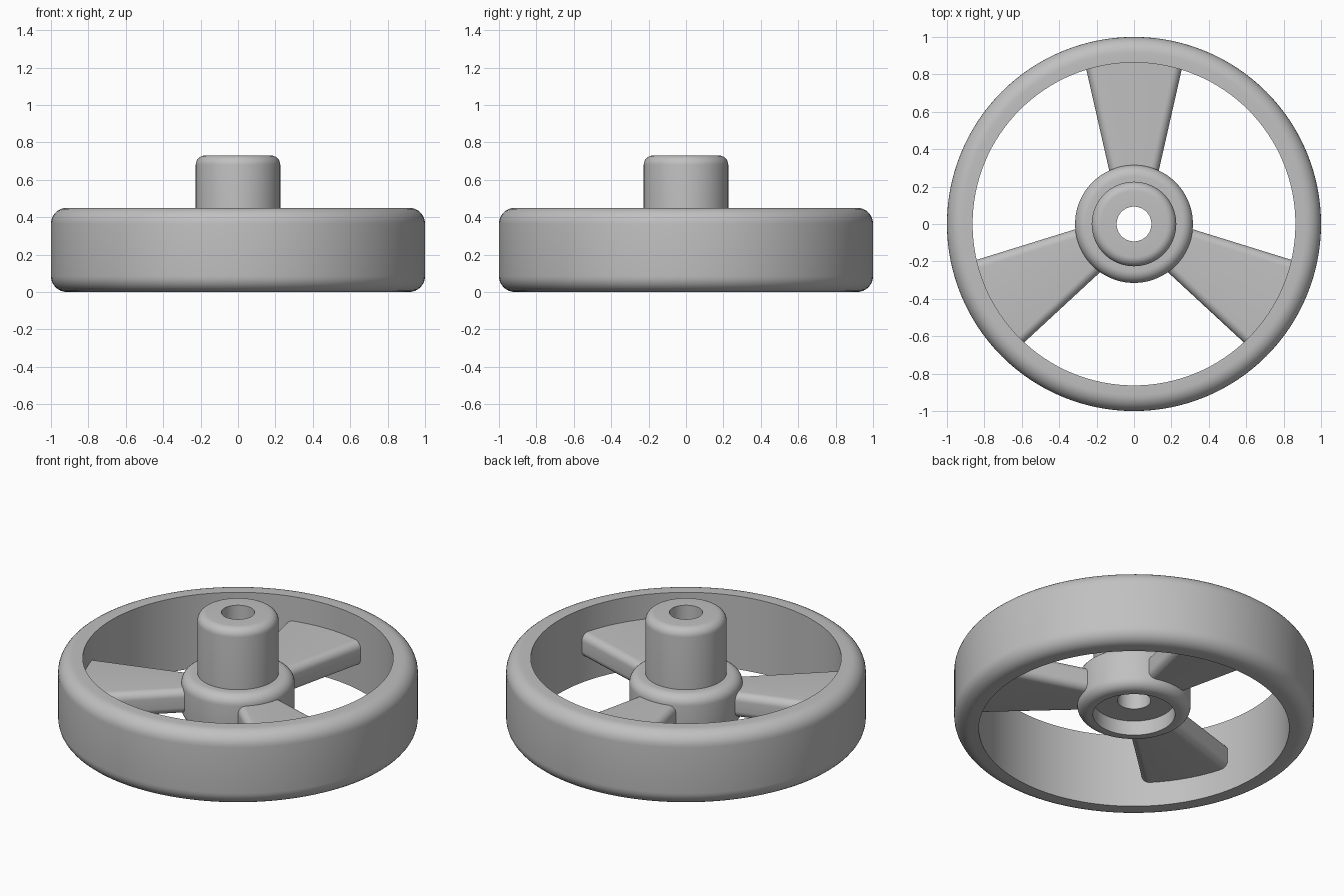
import bpy, bmesh
from math import radians, sin, cos, pi

cube = bpy.data.objects.get("Cube")
if cube:
    bpy.data.objects.remove(cube, do_unlink=True)

grey = bpy.data.materials.new("plain grey")
grey.use_nodes = True
grey.diffuse_color = (0.53, 0.53, 0.53, 1)
grey.node_tree.nodes["Principled BSDF"].inputs["Base Color"].default_value = grey.diffuse_color


def finish(bm, name):
    bmesh.ops.recalc_face_normals(bm, faces=bm.faces)
    mesh = bpy.data.meshes.new(name)
    bm.to_mesh(mesh)
    bm.free()
    mesh.materials.append(grey)
    obj = bpy.data.objects.new(name, mesh)
    bpy.context.collection.objects.link(obj)
    bpy.ops.object.select_all(action='DESELECT')
    obj.select_set(True)
    bpy.context.view_layer.objects.active = obj
    bpy.ops.object.shade_smooth_by_angle(angle=radians(30))
    return obj


def fillet(r, z, size, top, steps=8):
    """Rounded outer corner at (r, z), listed from top to bottom."""
    points = []
    for i in range(steps + 1):
        a = pi / 2 * i / steps
        if top:
            points.append((r - size + size * sin(a), z - size + size * cos(a)))
        else:
            points.append((r - size + size * cos(a), z + size - size * sin(a)))
    return points


def lathe(name, profile, segments=128):
    """Turn a closed (radius, height) profile about z."""
    bm = bmesh.new()
    rings = []
    for i in range(segments):
        a = 2 * pi * i / segments
        rings.append([bm.verts.new((r * cos(a), r * sin(a), z)) for r, z in profile])
    n = len(profile)
    for i in range(segments):
        here, after = rings[i], rings[(i + 1) % segments]
        for j in range(n):
            k = (j + 1) % n
            bm.faces.new((here[j], after[j], after[k], here[k]))
    return finish(bm, name)


# Outer rim, rounded outside and sharp inside
lathe("rim", [(0.863, 0.45)] + fillet(1, 0.45, 0.085, True)
      + fillet(1, 0, 0.085, False) + [(0.863, 0)])

# Hub: shaft boss, wider collar, bore and underside recess
lathe("hub", [(0.093, 0.73)] + fillet(0.226, 0.73, 0.05, True) + [(0.226, 0.36)]
      + fillet(0.315, 0.36, 0.06, True) + fillet(0.315, 0.09, 0.06, False)
      + [(0.228, 0.09), (0.228, 0.18), (0.093, 0.18)])


# Three flared spokes with rounded long edges
def spoke(name, angle):
    bm = bmesh.new()
    bmesh.ops.create_cube(bm, size=1)
    for v in bm.verts:
        outer = v.co.y > 0
        side = 1 if v.co.x > 0 else -1
        v.co.x = side * (0.265 if outer else 0.129)
        v.co.y = 0.87 if outer else 0.27
        v.co.z = 0.30 if v.co.z > 0 else 0.15
    long_edges = [e for e in bm.edges if abs(e.verts[0].co.y - e.verts[1].co.y) > 0.1]
    bmesh.ops.bevel(bm, geom=long_edges, offset=0.045, segments=8,
                    profile=0.5, affect='EDGES')
    finish(bm, name).rotation_euler.z = angle


for i, label in enumerate(("back", "right", "left")):
    spoke(label + "_spoke", 2 * pi * i / 3)
